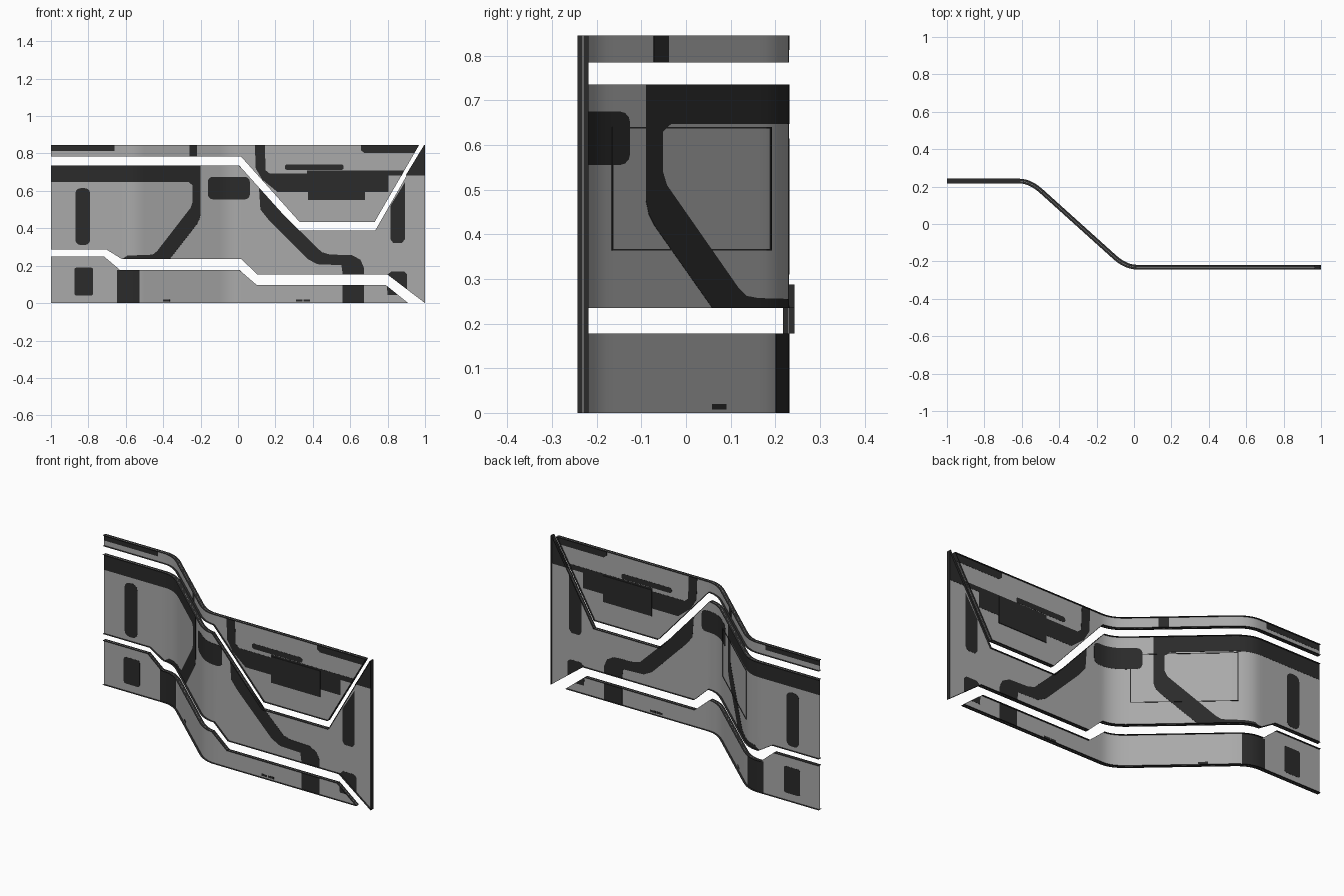
import bpy, bmesh, math
from mathutils import Vector

if "Cube" in bpy.data.objects:
    bpy.data.objects.remove(bpy.data.objects["Cube"])

HALF = 0.0125      # half width of the edge rims
SKIN = 0.0008      # half thickness of the thin wall sheet
TOP = 0.845        # wall height


def material(name, v):
    m = bpy.data.materials.new(name)
    m.diffuse_color = (v, v, v, 1)
    m.use_nodes = True
    m.node_tree.nodes["Principled BSDF"].inputs["Base Color"].default_value = m.diffuse_color
    return m


GREY = material("wall grey", 0.40)
DARK = material("charcoal", 0.0235)


# Plan curve: two straight runs joined by a diagonal with rounded bends
def bend(d, h=0.06):
    """Soft ramp: returns value and slope."""
    if d < -h:
        return 0.0, 0.0
    if d > h:
        return d, 1.0
    return (d + h) ** 2 / (4 * h), (d + h) / (2 * h)


def plan(x):
    a, da = bend(x + 0.556)
    b, db = bend(x + 0.044)
    return 0.23 - 0.9 * (a - b), -0.9 * (da - db)


def slab(name, pts, lo, hi, mat=DARK, rim_only=False):
    """Extrude an x-z outline, then wrap it along the plan curve."""
    bm = bmesh.new()
    f = bm.faces.new([bm.verts.new((x, lo, z)) for x, z in pts])
    f.normal_update()
    tris = bmesh.ops.triangulate(bm, faces=[f])["faces"]
    ext = bmesh.ops.extrude_face_region(bm, geom=tris)["geom"]
    for v in ext:
        if isinstance(v, bmesh.types.BMVert):
            v.co.y = hi
    for i in range(35):
        bmesh.ops.bisect_plane(bm, geom=bm.verts[:] + bm.edges[:] + bm.faces[:],
                               plane_co=(-0.64 + 0.02 * i, 0, 0), plane_no=(1, 0, 0), dist=1e-5)
    bmesh.ops.recalc_face_normals(bm, faces=bm.faces[:])
    if rim_only:
        # keep the edge ribbons; the left end stays open
        drop = [f for f in bm.faces if abs(f.normal.y) > 0.5 or f.calc_center_median().x < -0.999]
        bmesh.ops.delete(bm, geom=drop, context='FACES')
    for v in bm.verts:
        x, o, z = v.co
        y, s = plan(x)
        k = o / math.hypot(1, s)
        v.co = Vector((x - s * k, y + k, z))
    me = bpy.data.meshes.new(name)
    bm.to_mesh(me)
    bm.free()
    me.materials.append(mat)
    ob = bpy.data.objects.new(name, me)
    bpy.context.collection.objects.link(ob)
    bpy.context.view_layer.objects.active = ob
    ob.select_set(True)
    bpy.ops.object.shade_smooth_by_angle(angle=math.radians(30))
    ob.select_set(False)


def panel(name, pts):
    """Thin grey sheet with a wider dark rim around it."""
    slab(name, pts, -SKIN, SKIN, GREY)
    slab(name + "_rim", pts, -HALF, HALF, DARK, rim_only=True)


def patch(name, pts, half=2 * SKIN):
    """Dark painted plate showing on both sides of the wall."""
    slab(name, pts, -half, half)


def box(x0, x1, z0, z1, r=0.0):
    """Rectangle outline with optional rounded corners."""
    if r == 0:
        return [(x0, z0), (x1, z0), (x1, z1), (x0, z1)]
    pts = []
    for cx, cz, a0 in ((x1 - r, z0 + r, -90), (x1 - r, z1 - r, 0),
                       (x0 + r, z1 - r, 90), (x0 + r, z0 + r, 180)):
        for k in range(4):
            a = math.radians(a0 + 30 * k)
            pts.append((cx + r * math.cos(a), cz + r * math.sin(a)))
    return pts


# Edges of the two open slots
upper_hi = [(-1, .785), (.015, .785), (.33, .433), (.73, .433), (.968, TOP)]
upper_lo = [(-1, .735), (.007, .735), (.32, .387), (.733, .387), (.995, TOP)]
lower_hi = [(-1, .288), (-.706, .288), (-.62, .235), (.018, .235), (.105, .152), (.80, .152), (1, 0)]
lower_lo = [(-1, .25), (-.717, .25), (-.632, .178), (.006, .178), (.10, .097), (.79, .097), (.91, 0)]

# Three wall panels
panel("upper_panel", upper_hi + [(-1, TOP)])
panel("middle_panel", lower_hi + [(1, TOP)] + upper_lo[::-1])
panel("lower_panel", [(-1, 0)] + lower_lo[::-1])

# Dark patches on the left run and diagonal
patch("left_top_strip", box(-1, -.66, .813, TOP))
patch("top_tab", box(-.257, -.219, .785, TOP))
patch("left_band", [(-1, .735), (-.2, .735), (-.2, .475), (-.207, .445), (-.222, .418), (-.365, .235),
                    (-.62, .235), (-.59, .255), (-.48, .257), (-.45, .262), (-.43, .28), (-.252, .51),
                    (-.242, .54), (-.242, .63), (-.262, .647), (-1, .647)])
patch("left_foot", box(-.648, -.527, 0, .178))
patch("left_pill", box(-.87, -.79, .31, .615, .03))
patch("left_low_pill", box(-.875, -.775, .04, .19, .012))
patch("centre_pill", box(-.16, .063, .555, .675, .025))

# Dark patches on the right run
patch("right_band", [(.09, TOP), (.143, TOP), (.148, .71), (.17, .692), (.37, .692), (.37, .71),
                     (.89, .71), (.875, .682), (.805, .682), (.805, .595), (.21, .595), (.13, .66),
                     (.095, .72)])
patch("right_bar", box(.25, .565, .712, .742, .012))
patch("right_block", box(.373, .678, .552, .70), 0.005)
patch("right_top_strip", [(.657, TOP), (.968, TOP), (.944, .803), (.675, .803), (.657, .818)])
patch("right_corner", [(1, TOP), (.995, TOP), (.896, .682), (1, .682)])
patch("right_pill", [(.816, .522), (.892, .645), (.892, .34), (.876, .322), (.83, .322), (.816, .34)])
patch("right_diagonal", [(.112, .617), (.25, .465), (.447, .273), (.49, .26), (.61, .256), (.655, .232),
                         (.673, .19), (.673, .152), (.56, .152), (.553, .203), (.425, .208),
                         (.373, .235), (.16, .45), (.12, .50)])
patch("right_foot", box(.56, .673, 0, .097))
patch("right_low_pill", [(.80, .152), (.82, .17), (.887, .17), (.903, .155), (.903, .074)])
patch("right_low_pill_end", [(.796, .09), (.855, .044), (.80, .044)])

# Small marks along the base
for i, x in enumerate((-.382, .327, .368)):
    patch("base_mark_%d" % i, box(x - .018, x + .018, .008, .02))

# Thin frame on the rear of the diagonal
for i, b in enumerate(((-.513, -.115, .364, .367), (-.513, -.115, .637, .64),
                       (-.513, -.51, .364, .64), (-.118, -.115, .364, .64))):
    slab("rear_frame_%d" % i, box(*b), 0.0, 0.003)
